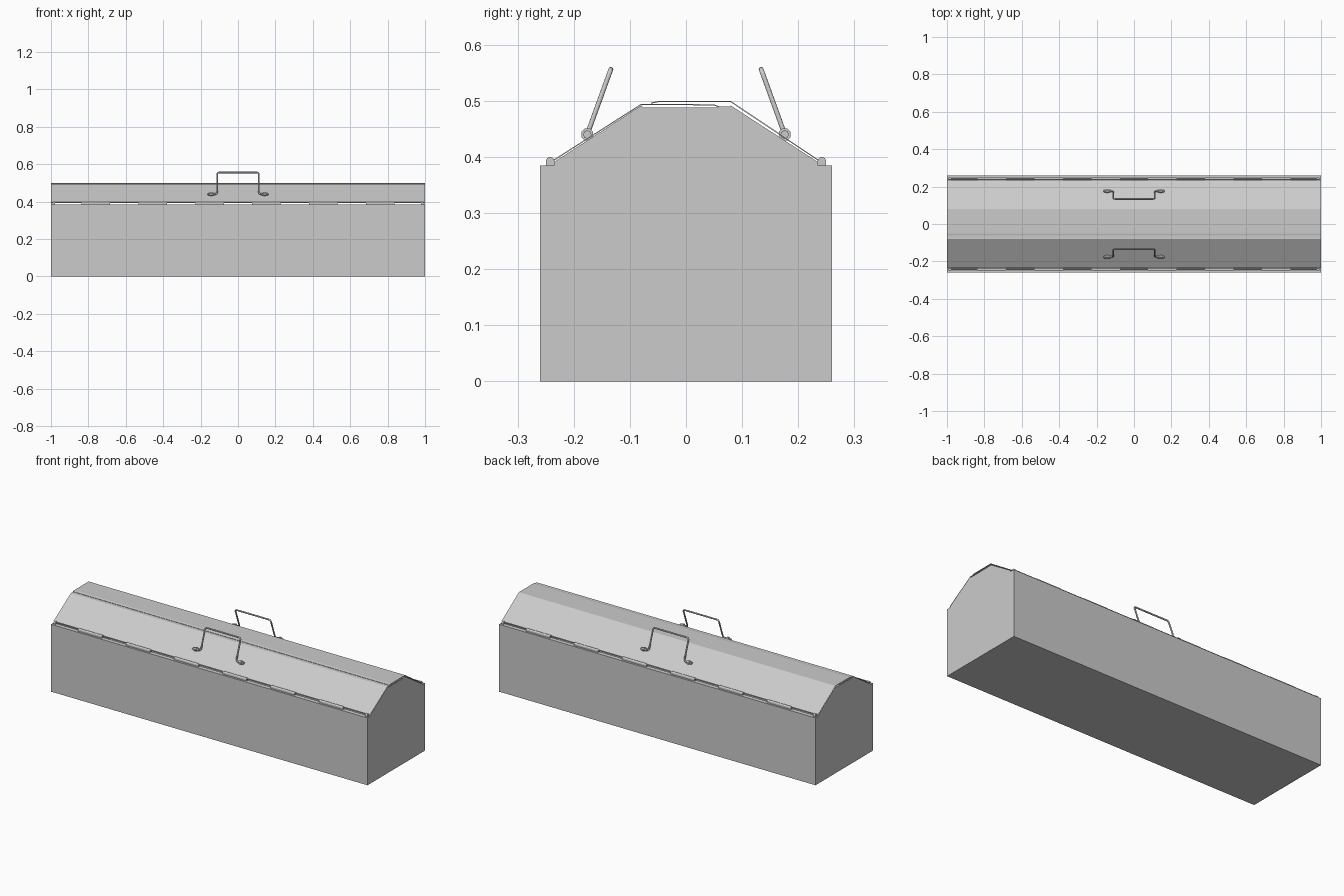
import bpy, bmesh, math
from mathutils import Vector

if "Cube" in bpy.data.objects:
    bpy.data.objects.remove(bpy.data.objects["Cube"])


def make_object(name, bm):
    bmesh.ops.recalc_face_normals(bm, faces=bm.faces)
    me = bpy.data.meshes.new(name)
    bm.to_mesh(me)
    bm.free()
    ob = bpy.data.objects.new(name, me)
    bpy.context.collection.objects.link(ob)
    return ob


def prism(bm, profile, x0, x1):
    """Closed (y, z) profile extruded along x."""
    face = bm.faces.new([bm.verts.new((x0, y, z)) for y, z in profile])
    ext = bmesh.ops.extrude_face_region(bm, geom=[face])["geom"]
    verts = [g for g in ext if isinstance(g, bmesh.types.BMVert)]
    bmesh.ops.translate(bm, verts=verts, vec=(x1 - x0, 0, 0))


def sheet(name, path, x0=-1, x1=1, thick=0.002):
    """Thin bent metal sheet following an open (y, z) path."""
    bm = bmesh.new()
    a = [bm.verts.new((x0, y, z)) for y, z in path]
    b = [bm.verts.new((x1, y, z)) for y, z in path]
    for i in range(len(path) - 1):
        bm.faces.new((a[i], a[i + 1], b[i + 1], b[i]))
    ob = make_object(name, bm)
    mod = ob.modifiers.new("thickness", "SOLIDIFY")
    mod.thickness = thick
    mod.offset = 0
    return ob


def circle(cy, cz, r, n, start=0.0, sweep=2 * math.pi):
    return [(cy + r * math.cos(start + sweep * i / n),
             cz + r * math.sin(start + sweep * i / n)) for i in range(n)]


# Folded trough: floor, long walls and inward top flanges
sheet("body", [(-0.236, 0.384), (-0.259, 0.384), (-0.259, 0.001),
               (0.259, 0.001), (0.259, 0.384), (0.236, 0.384)])

# Gabled end panels
half = [(0.26, 0), (0.26, 0.385), (0.235, 0.385), (0.235, 0.391), (0.08, 0.4915), (0.076, 0.488)]
gable = half + [(-y, z) for y, z in reversed(half)]
for side, x0 in (("left", -1), ("right", 0.996)):
    bm = bmesh.new()
    prism(bm, gable, x0, x0 + 0.004)
    make_object("end_panel_" + side, bm)

# Lids: the back flange overlaps the joggled front flange
sheet("front_lid", [(-0.236, 0.394), (-0.08, 0.4935), (-0.01, 0.4935),
                    (0.05, 0.4925), (0.06, 0.489), (0.078, 0.489)])
sheet("back_lid", [(0.236, 0.394), (0.08, 0.4985), (-0.05, 0.4985), (-0.062, 0.496)])

for side, s in (("front", -1), ("back", 1)):
    # Hinge pin with alternating round-topped knuckles
    bm = bmesh.new()
    prism(bm, circle(s * 0.242, 0.396, 0.0035, 10), -0.99, 0.99)
    seg = 1.98 / 13
    arch = [(s * 0.242 + 0.0075 * math.cos(i * math.pi / 8),
             0.3925 + 0.0075 * math.sin(i * math.pi / 8)) for i in range(9)]
    arch += [(s * 0.242 - 0.0075, 0.384), (s * 0.242 + 0.0075, 0.384)]
    for k in range(13):
        x = -0.99 + k * seg
        if k % 2:
            prism(bm, arch, x, x + seg)
    for e in (-1, 1):
        prism(bm, arch, e * 0.985 - 0.007, e * 0.985 + 0.007)
    make_object(side + "_hinge", bm)

    # Bent rod handle, corners rounded between straight runs
    foot = Vector((0, s * 0.176, 0.44))
    top = Vector((0, s * 0.134, 0.556))
    up = top - foot
    corners = [foot + Vector((-0.162, 0, 0)), foot + Vector((-0.112, 0, 0)),
               top + Vector((-0.112, 0, 0)), top + Vector((0.112, 0, 0)),
               foot + Vector((0.112, 0, 0)), foot + Vector((0.162, 0, 0))]
    pts = [corners[0]]
    for p, c, n in zip(corners, corners[1:], corners[2:]):
        a = c + (p - c).normalized() * 0.013
        b = c + (n - c).normalized() * 0.013
        for i in range(5):
            t = i / 4
            pts.append(a * (1 - t) ** 2 + c * 2 * t * (1 - t) + b * t * t)
    pts.append(corners[-1])
    cu = bpy.data.curves.new(side + "_handle", "CURVE")
    cu.dimensions = "3D"
    cu.bevel_depth = 0.0045
    cu.bevel_resolution = 2
    cu.use_fill_caps = True
    sp = cu.splines.new("POLY")
    sp.points.add(len(pts) - 1)
    for q, p in zip(sp.points, pts):
        q.co = (*p, 1)
    ob = bpy.data.objects.new(side + "_handle", cu)
    bpy.context.collection.objects.link(ob)

    # Handle eyes standing on the lid slope, and rod end stops
    bm = bmesh.new()
    for e in (-1, 1):
        prism(bm, circle(foot.y, foot.z, 0.0115, 8, math.pi / 8), e * 0.143 - 0.006, e * 0.143 + 0.006)
        prism(bm, circle(foot.y, foot.z, 0.0075, 8), e * 0.131 - 0.006, e * 0.131 + 0.006)
        prism(bm, circle(foot.y, foot.z, 0.0075, 8), e * 0.155 - 0.006, e * 0.155 + 0.006)
    make_object(side + "_handle_eyes", bm)
